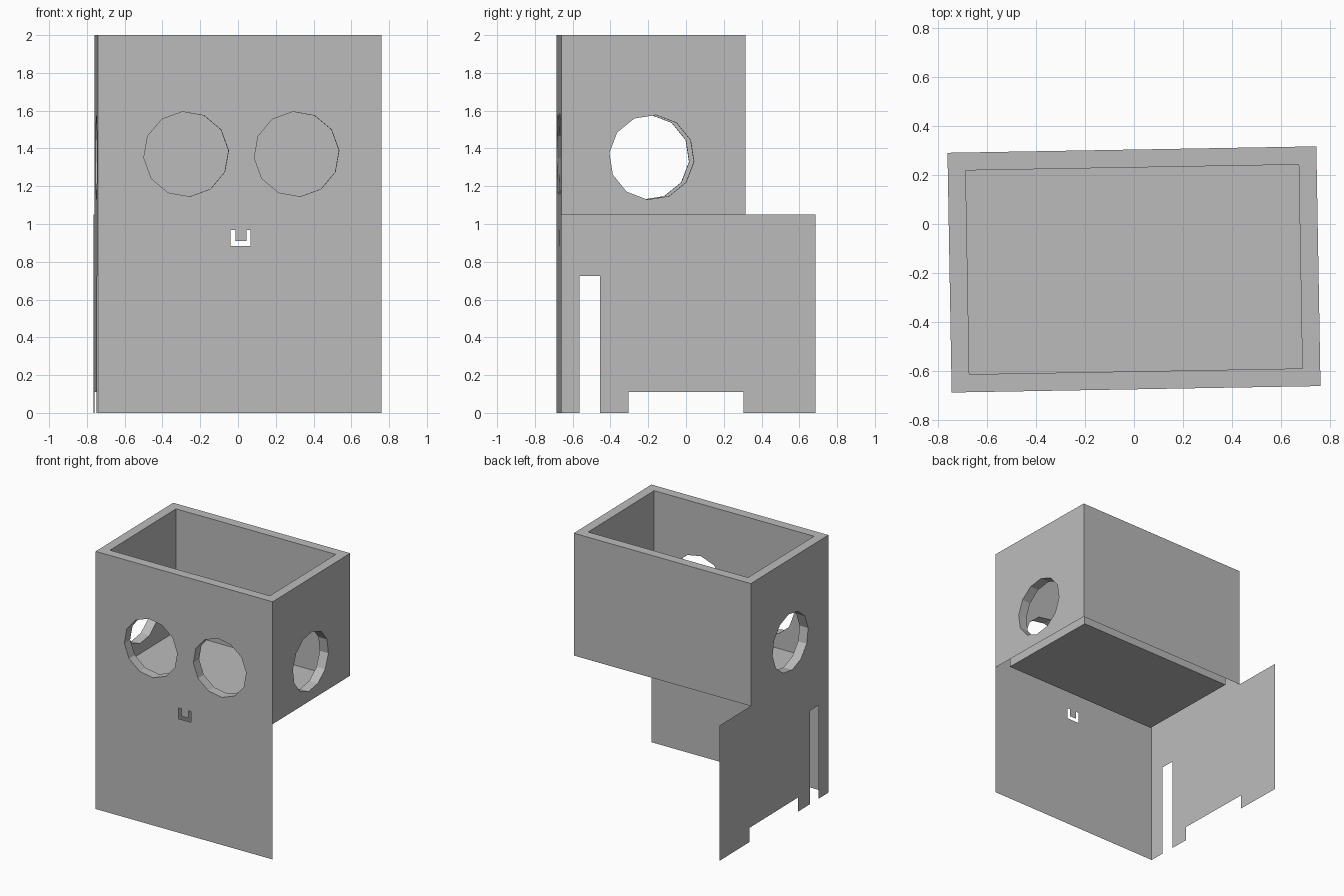
import bpy, bmesh
from math import cos, sin, pi, radians
from mathutils import Vector, Matrix

if "Cube" in bpy.data.objects:
    bpy.data.objects.remove(bpy.data.objects["Cube"])

# Main sizes, in the body's own slightly turned frame
HX, HY, WALL = 0.751, 0.488, 0.073
IX, IY = HX - WALL, HY - WALL
TOP, FLOOR, BACK_END = 2.0, 1.05, 0.883
PLACE = Matrix.Translation((0, -0.185, 0)) @ Matrix.Rotation(radians(1), 4, "Z")

grey = bpy.data.materials.new("plain_grey")
grey.use_nodes = True
grey.diffuse_color = (0.5, 0.5, 0.5, 1)
grey.node_tree.nodes["Principled BSDF"].inputs["Base Color"].default_value = (0.5, 0.5, 0.5, 1)


def point(axis, depth, u, v):
    """Put a 2D point on the plane at the given depth along an axis."""
    return Vector({"x": (depth, u, v), "y": (u, depth, v), "z": (u, v, depth)}[axis])


def rect(u, v0, v1):
    return [(-u, v0), (u, v0), (u, v1), (-u, v1)]


def circle(u, v, start, r=0.225, sides=12):
    angles = [radians(start) + 2 * pi * i / sides for i in range(sides)]
    return [(u + r * cos(a), v + r * sin(a)) for a in angles]


def finish(name, bm):
    bm.transform(PLACE)
    mesh = bpy.data.meshes.new(name)
    bm.to_mesh(mesh)
    bm.free()
    mesh.materials.append(grey)
    bpy.context.collection.objects.link(bpy.data.objects.new(name, mesh))


def panel(name, axis, depth, outline, holes=(), facing=1):
    """Flat sheet with cut-outs, facing up or down its axis."""
    bm = bmesh.new()
    edges = []
    for loop in [outline, *holes]:
        vs = [bm.verts.new(point(axis, depth, u, v)) for u, v in loop]
        edges += [bm.edges.new((vs[i - 1], vs[i])) for i in range(len(vs))]
    normal = point(axis, 1, 0, 0) * facing
    bmesh.ops.triangle_fill(bm, edges=edges, use_beauty=True, normal=normal)
    bm.normal_update()
    bmesh.ops.reverse_faces(bm, faces=[f for f in bm.faces if f.normal.dot(normal) < 0])
    finish(name, bm)


def hole_lining(name, axis, outer, inner, loop):
    """Faceted sleeve joining the outer and inner sheets around a hole."""
    bm = bmesh.new()
    a, b = ([bm.verts.new(point(axis, d, u, v)) for u, v in loop] for d in (outer, inner))
    centre = sum((v.co for v in a + b), Vector()) / (2 * len(a))
    for i in range(len(a)):
        f = bm.faces.new((a[i - 1], a[i], b[i], b[i - 1]))
        f.normal_update()
        if f.normal.dot(centre - f.calc_center_median()) < 0:
            f.normal_flip()
    finish(name, bm)


# Cut-outs
eyes = [circle(-0.283, 1.37, 5), circle(0.302, 1.37, 5)]
side_hole = circle(-0.01, 1.353, -6)
mouth = [(-0.048, 0.884), (0.058, 0.884), (0.058, 0.968), (0.036, 0.968),
         (0.036, 0.91), (-0.021, 0.91), (-0.021, 0.968), (-0.048, 0.968)]

# Right panel runs to the ground, with a slot, a low notch and a rear extension
right_outline = [(-HY, 0), (-0.367, 0), (-0.367, 0.725), (-0.257, 0.725), (-0.257, 0),
                 (-0.107, 0), (-0.107, 0.11), (0.503, 0.11), (0.503, 0),
                 (BACK_END, 0), (BACK_END, FLOOR), (HY, FLOOR), (HY, TOP), (-HY, TOP)]

# Outer sheets
panel("front_panel", "y", -HY, rect(HX, 0, TOP), eyes + [mouth], -1)
panel("back_panel", "y", HY, rect(HX, FLOOR, TOP), (), 1)
panel("left_panel", "x", HX, rect(HY, FLOOR, TOP), [side_hole], 1)
panel("right_panel", "x", -HX, right_outline, [side_hole], -1)

# Inner tray and rim
panel("inner_front", "y", -IY, rect(IX, FLOOR, TOP), eyes, 1)
panel("inner_back", "y", IY, rect(IX, FLOOR, TOP), (), -1)
for name, side in (("left", 1), ("right", -1)):
    panel("inner_" + name, "x", side * IX, rect(IY, FLOOR, TOP), [side_hole], -side)
    hole_lining(name + "_hole_lining", "x", side * HX, side * IX, side_hole)
panel("tray_floor", "z", FLOOR, rect(IX, -IY, IY))
panel("top_rim", "z", TOP, rect(HX, -HY, HY), [rect(IX, -IY, IY)])

# Eye sleeves
for name, eye in zip(("right", "left"), eyes):
    hole_lining(name + "_eye_lining", "y", -HY, -IY, eye)
